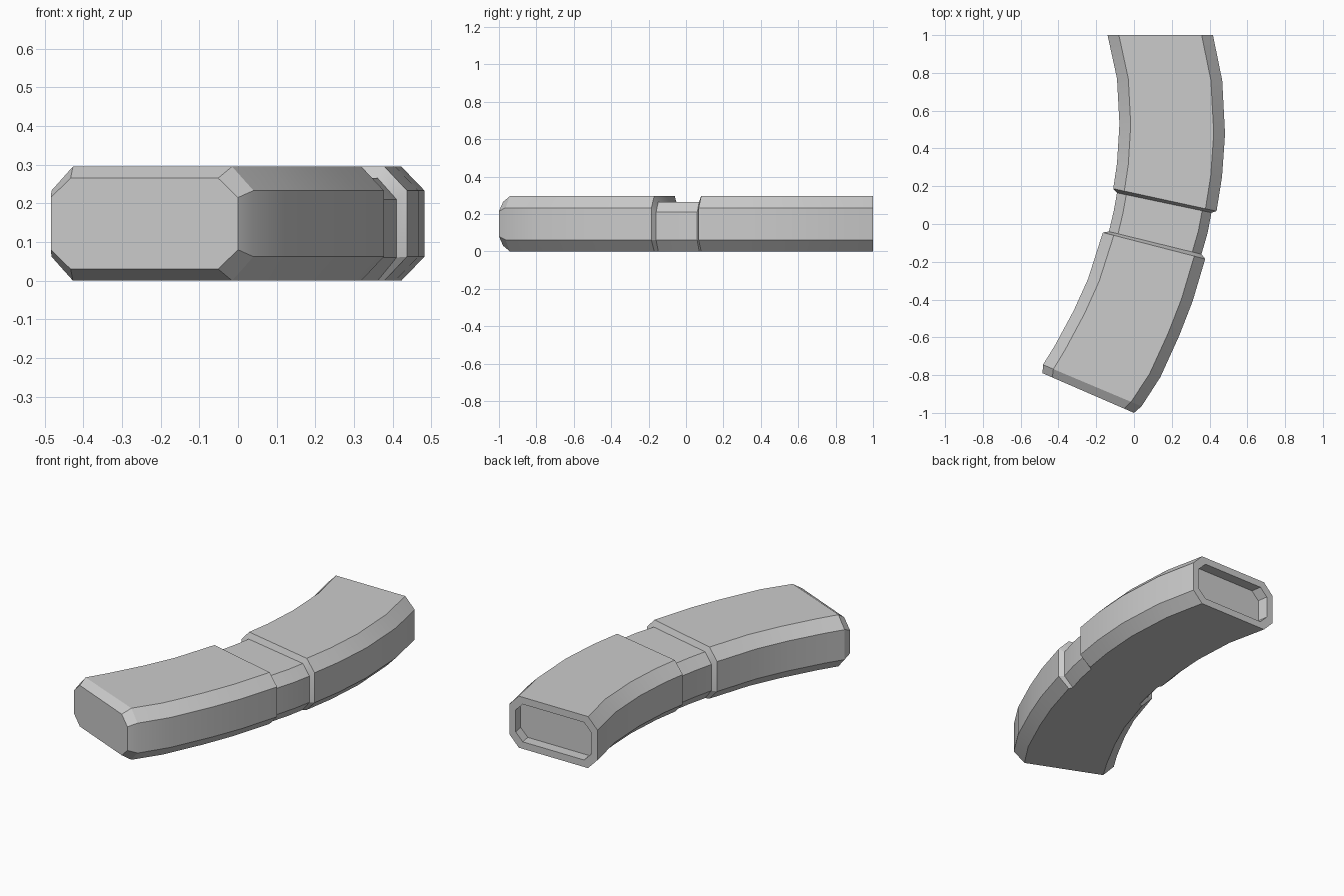
import bpy
import bmesh
from mathutils import Vector

if "Cube" in bpy.data.objects:
    bpy.data.objects.remove(bpy.data.objects["Cube"])

TOP = 0.295


def octagon(bm, station, z0, z1, c_top, c_bot, c_side=0.06):
    """Chamfered cross-section between a left and a right edge point."""
    lx, ly, rx, ry = station
    left, right = Vector((lx, ly, 0)), Vector((rx, ry, 0))
    d = (right - left).normalized() * c_side
    up = Vector((0, 0, 1))
    pts = [left + d + up * z0, right - d + up * z0,
           right + up * (z0 + c_bot), right + up * (z1 - c_top),
           right - d + up * z1, left + d + up * z1,
           left + up * (z1 - c_top), left + up * (z0 + c_bot)]
    return [bm.verts.new(p) for p in pts]


# stations are (left x, left y, right x, right y), from front to back
front_cap = (-0.484, -0.79, 0.0, -1.0)
lower_body = [(-0.482, -0.745, 0.04, -0.965), (-0.42, -0.645, 0.14, -0.81),
              (-0.32, -0.46, 0.24, -0.59), (-0.243, -0.29, 0.31, -0.41),
              (-0.165, -0.045, 0.377, -0.185)]
waist = [(-0.133, -0.04, 0.357, -0.16), (-0.107, 0.07, 0.389, -0.05),
         (-0.09, 0.165, 0.41, 0.06)]
upper_body = [(-0.11, 0.187, 0.437, 0.068), (-0.09, 0.32, 0.466, 0.25),
              (-0.077, 0.53, 0.482, 0.476), (-0.09, 0.77, 0.467, 0.76),
              (-0.14, 1.0, 0.418, 1.0)]
socket = [(-0.10, 1.0, 0.378, 1.0), (-0.09, 0.94, 0.388, 0.94)]

bm = bmesh.new()
rings = [octagon(bm, front_cap, 0.03, 0.265, 0.05, 0.05, 0.056)]
rings += [octagon(bm, s, 0, TOP, 0.062, 0.062) for s in lower_body]
rings += [octagon(bm, s, 0, 0.265, 0.055, 0.06, 0.05) for s in waist]
rings += [octagon(bm, s, 0, TOP, 0.062, 0.062) for s in upper_body]
# recessed opening in the back end
rings += [octagon(bm, s, 0.04, TOP - 0.04, 0.045, 0.045, 0.045) for s in socket]

# skin the sections and close both ends
for a, b in zip(rings, rings[1:]):
    for i in range(8):
        j = (i + 1) % 8
        bm.faces.new((a[i], a[j], b[j], b[i]))
bm.faces.new(rings[0])
bm.faces.new(rings[-1])
bmesh.ops.recalc_face_normals(bm, faces=bm.faces)

mesh = bpy.data.meshes.new("curved_casing")
bm.to_mesh(mesh)
bm.free()
casing = bpy.data.objects.new("curved_casing", mesh)
bpy.context.collection.objects.link(casing)
bpy.context.view_layer.objects.active = casing
casing.select_set(True)
bpy.ops.object.shade_smooth_by_angle(angle=0.4)
